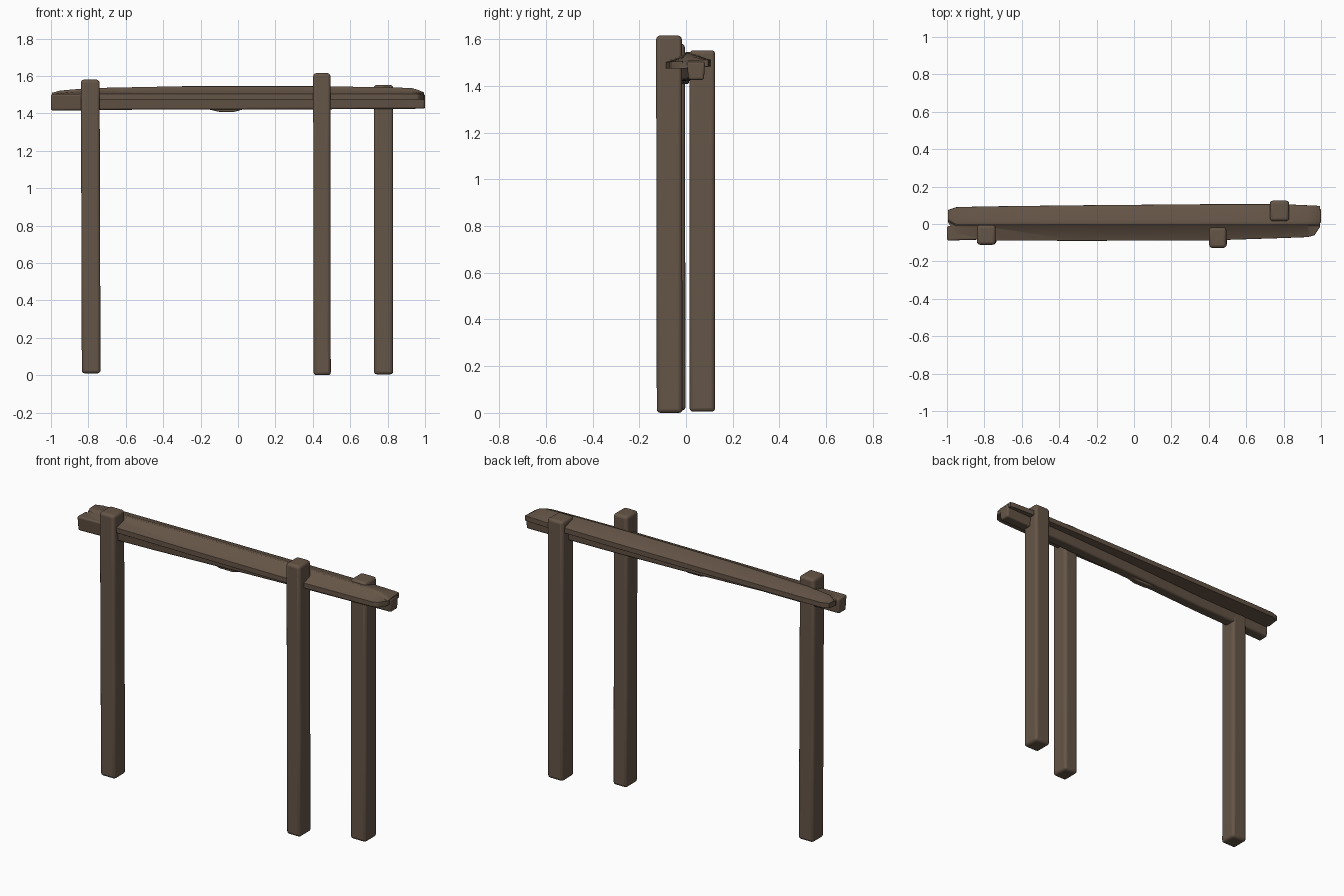
import bpy
import bmesh
import math

cube = bpy.data.objects.get("Cube")
if cube:
    bpy.data.objects.remove(cube, do_unlink=True)

wood = bpy.data.materials.new("weathered brown wood")
wood.use_nodes = True
colour = (0.13, 0.09, 0.062, 1)
wood.diffuse_color = colour
wood.node_tree.nodes["Principled BSDF"].inputs["Base Color"].default_value = colour


def loft(name, rings, bevel):
    """Skin a solid through matching rings of points, then round its edges."""
    bm = bmesh.new()
    loops = [[bm.verts.new(p) for p in ring] for ring in rings]
    n = len(loops[0])
    for a, b in zip(loops, loops[1:]):
        for i in range(n):
            j = (i + 1) % n
            bm.faces.new((a[i], a[j], b[j], b[i]))
    bm.faces.new(loops[0])
    bm.faces.new(loops[-1])
    bmesh.ops.recalc_face_normals(bm, faces=bm.faces)
    mesh = bpy.data.meshes.new(name)
    bm.to_mesh(mesh)
    bm.free()
    mesh.materials.append(wood)
    ob = bpy.data.objects.new(name, mesh)
    bpy.context.collection.objects.link(ob)
    mod = ob.modifiers.new("rounded edges", 'BEVEL')
    mod.width = bevel
    mod.segments = 3
    mod.limit_method = 'ANGLE'
    mod.angle_limit = math.radians(35)
    bpy.ops.object.select_all(action='DESELECT')
    bpy.context.view_layer.objects.active = ob
    ob.select_set(True)
    bpy.ops.object.shade_smooth_by_angle(angle=math.radians(50))
    return ob


def post(name, foot, head, width, depth):
    """Square post leaning slightly from foot to head."""
    rings = []
    for t in (0, 0.35, 0.7, 1):
        x, y, z = (f + (h - f) * t for f, h in zip(foot, head))
        w, d = width / 2, depth / 2
        rings.append([(x - w, y - d, z), (x + w, y - d, z),
                      (x + w, y + d, z), (x - w, y + d, z)])
    return loft(name, rings, 0.016)


# Three upright posts
post("right_front_post", (-0.785, -0.055, 0.01), (-0.79, -0.058, 1.58), 0.1, 0.106)
post("left_front_post", (0.45, -0.07, 0), (0.448, -0.073, 1.615), 0.092, 0.11)
post("back_post", (0.778, 0.07, 0.005), (0.778, 0.07, 1.552), 0.103, 0.11)

# Wide top plank with a low ridge: x, front edge, back edge, ridge height
stations = [(-0.995, 0.01, 0.075, 1.51), (-0.95, -0.055, 0.09, 1.522),
            (-0.8, -0.088, 0.094, 1.535), (-0.3, -0.09, 0.1, 1.545),
            (0.4, -0.088, 0.106, 1.545), (0.8, -0.075, 0.106, 1.54),
            (0.93, -0.07, 0.1, 1.535), (0.965, -0.06, 0.1, 1.525),
            (0.995, -0.015, 0.095, 1.508)]
rings = []
for x, front, back, top in stations:
    mid = max(0, front + 0.015)
    rings.append([(x, front, 1.473), (x, front, 1.503), (x, mid - 0.012, top - 0.014),
                  (x, mid, top), (x, mid + 0.02, top), (x, back, 1.512),
                  (x, back, 1.482)])
loft("top_plank", rings, 0.009)

# Lower beam running slantwise from front to back under the plank
rings = []
for x, y, low in ((-1, -0.05, 1.415), (-0.5, -0.035, 1.42), (-0.15, -0.012, 1.42),
                  (0.02, 0, 1.42), (0.5, 0.025, 1.422), (1, 0.042, 1.425)):
    rings.append([(x, y - 0.03, low), (x, y - 0.04, 1.504),
                  (x, y + 0.04, 1.504), (x, y + 0.035, low)])
loft("lower_beam", rings, 0.01)

# Worn knot on the underside of the beam
rings = []
for x, low in ((-0.16, 1.422), (-0.1, 1.408), (-0.02, 1.408), (0.03, 1.422)):
    rings.append([(x, -0.027, low), (x, -0.027, 1.44), (x, 0.012, 1.44), (x, 0.012, low)])
loft("beam_knot", rings, 0.005)
